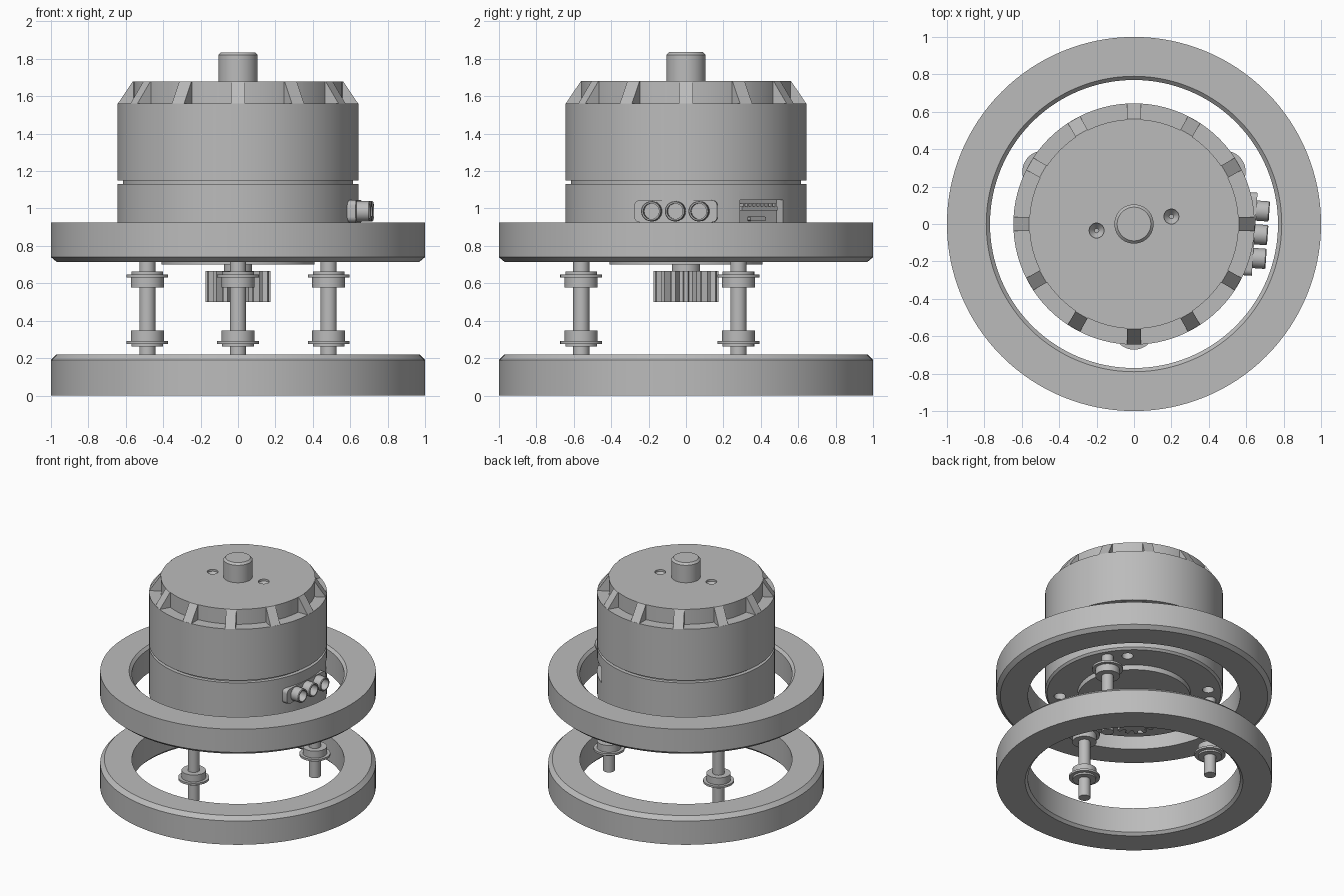
import bpy, bmesh
from math import pi, cos, sin, radians
from mathutils import Matrix

cube = bpy.data.objects.get("Cube")
if cube:
    bpy.data.objects.remove(cube, do_unlink=True)

grey = bpy.data.materials.new("plain_grey")
grey.use_nodes = True
grey.diffuse_color = (0.5, 0.5, 0.5, 1)
grey.node_tree.nodes["Principled BSDF"].inputs["Base Color"].default_value = (0.5, 0.5, 0.5, 1)


def finish(name, bm, matrix=Matrix()):
    bmesh.ops.recalc_face_normals(bm, faces=bm.faces)
    mesh = bpy.data.meshes.new(name)
    bm.to_mesh(mesh)
    bm.free()
    mesh.materials.append(grey)
    ob = bpy.data.objects.new(name, mesh)
    bpy.context.collection.objects.link(ob)
    ob.matrix_world = matrix
    return ob


def activate(ob):
    bpy.ops.object.select_all(action='DESELECT')
    ob.select_set(True)
    bpy.context.view_layer.objects.active = ob


def smooth(ob):
    activate(ob)
    bpy.ops.object.shade_smooth_by_angle(angle=radians(25))
    return ob


def lathe(name, profile, n=96, ring=False, matrix=Matrix()):
    """Spin (radius, z) points; ring closes the section, otherwise the ends are capped."""
    bm = bmesh.new()
    loops = [[bm.verts.new((r * cos(2 * pi * i / n), r * sin(2 * pi * i / n), z))
              for i in range(n)] for r, z in profile]
    pairs = list(zip(loops, loops[1:]))
    if ring:
        pairs.append((loops[-1], loops[0]))
    else:
        bm.faces.new(loops[0])
        bm.faces.new(loops[-1])
    for a, b in pairs:
        for i in range(n):
            j = (i + 1) % n
            bm.faces.new((a[i], a[j], b[j], b[i]))
    return smooth(finish(name, bm, matrix))


def prism(name, outline, depth, matrix=Matrix()):
    """Extrude an (x, z) outline evenly about y = 0."""
    bm = bmesh.new()
    face = bm.faces.new([bm.verts.new((x, -depth / 2, z)) for x, z in outline])
    new = bmesh.ops.extrude_face_region(bm, geom=[face])["geom"]
    bmesh.ops.translate(bm, vec=(0, depth, 0),
                        verts=[v for v in new if isinstance(v, bmesh.types.BMVert)])
    return finish(name, bm, matrix)


def box(name, size, matrix, round_x=0):
    bm = bmesh.new()
    bmesh.ops.create_cube(bm, size=1)
    bmesh.ops.scale(bm, vec=size, verts=bm.verts)
    if round_x:
        edges = [e for e in bm.edges if abs((e.verts[0].co - e.verts[1].co).x) > size[0] / 2]
        bmesh.ops.bevel(bm, geom=edges, offset=round_x, segments=5, affect='EDGES', profile=0.5)
    return finish(name, bm, matrix)


def cut(target, cutters):
    for c in cutters:
        mod = target.modifiers.new("cut", 'BOOLEAN')
        mod.operation, mod.solver, mod.object = 'DIFFERENCE', 'EXACT', c
        activate(target)
        bpy.ops.object.modifier_apply(modifier=mod.name)
        bpy.data.objects.remove(c, do_unlink=True)
    smooth(target)


def move(x, y, z):
    return Matrix.Translation((x, y, z))


def turn(deg, axis='Z'):
    return Matrix.Rotation(radians(deg), 4, axis)


# Two large rings, chamfered where they face each other
lathe("lower_ring", [(0.79, 0), (1, 0), (1, 0.19), (0.97, 0.22), (0.77, 0.22), (0.77, 0.02)], 128, True)
lathe("upper_ring", [(0.77, 0.715), (0.97, 0.715), (1, 0.74), (1, 0.925), (0.79, 0.925), (0.77, 0.905)], 128, True)

# Lower housing with mounting flange, screw holes and a socket recess
housing = lathe("lower_housing", [(0.41, 0.7), (0.41, 0.74), (0.63, 0.74), (0.645, 0.755),
                                  (0.645, 1.13), (0.615, 1.13), (0.615, 1.16)])
cutters = [lathe("hole_cutter", [(0.042, 0.7), (0.042, 0.82)], 24,
                 matrix=turn(a) @ move(0.54, 0, 0)) for a in (45, 135, 225, 315)]
socket = turn(40)
cutters.append(box("socket_cutter", (0.12, 0.3, 0.12), socket @ move(0.635, 0, 0.985)))
cut(housing, cutters)

# Comb of contacts inside the socket
box("socket_bar", (0.045, 0.25, 0.02), socket @ move(0.59, 0, 1.0))
box("socket_slot", (0.03, 0.11, 0.022), socket @ move(0.585, 0.0, 0.945), 0.008)
for i in range(9):
    box("socket_contact", (0.05, 0.012, 0.018), socket @ move(0.59, -0.11 + i * 0.0275, 1.018))

# Upper can with ribbed shoulder and dimples in the lid
can = lathe("upper_can", [(0.645, 1.15), (0.645, 1.56), (0.56, 1.56), (0.56, 1.68)])
cut(can, [lathe("dimple_cutter", [(0.012, 1.63), (0.04, 1.665), (0.04, 1.7)], 24, matrix=move(x, y, 0))
          for x, y in ((-0.2, -0.035), (0.2, 0.04))])
for i in range(12):
    prism("shoulder_rib", [(0.52, 1.555), (0.643, 1.555), (0.643, 1.56), (0.562, 1.68), (0.52, 1.68)],
          0.075, turn(30 * i))

# Output shaft on top
lathe("top_shaft", [(0.105, 1.67), (0.105, 1.82), (0.09, 1.835)], 48)

# Pinion underneath
lathe("pinion_shaft", [(0.075, 0.6), (0.075, 0.71)], 32)
teeth = 16
bm = bmesh.new()
verts = []
for i in range(teeth):
    for r, step in ((0.135, -0.32), (0.175, -0.17), (0.175, 0.17), (0.135, 0.32)):
        a = 2 * pi * (i + step) / teeth
        verts.append(bm.verts.new((r * cos(a), r * sin(a), 0.5)))
new = bmesh.ops.extrude_face_region(bm, geom=[bm.faces.new(verts)], use_keep_orig=True)["geom"]
bmesh.ops.translate(bm, vec=(0, 0, 0.165), verts=[v for v in new if isinstance(v, bmesh.types.BMVert)])
finish("pinion_gear", bm)

# Three hanging posts, each with a pair of mirrored flanged collars
mid = 0.462
for angle in (30, 150, 270):
    at = turn(angle) @ move(0.56, 0, 0)
    lathe("post", [(0.043, 0.11), (0.043, 0.745)], 32, matrix=at)
    for s in (1, -1):
        lathe("flanged_collar", [(r, mid + s * h) for r, h in
              ((0.088, 0.115), (0.088, 0.17), (0.112, 0.17), (0.112, 0.186),
               (0.085, 0.186), (0.085, 0.2))], 48, matrix=at)

# Three-way plug on the side of the housing
plug = move(0.645, -0.055, 0.985) @ turn(-4)
smooth(box("plug_plate", (0.1, 0.445, 0.118), plug @ move(-0.05, 0, 0), 0.03))
for k in (-1, 0, 1):
    lathe("plug_tube", [(0.042, -0.02), (0.054, -0.02), (0.054, 0.065), (0.05, 0.07), (0.042, 0.07)],
          32, True, plug @ move(0, k * 0.127, 0) @ turn(90, 'Y'))
